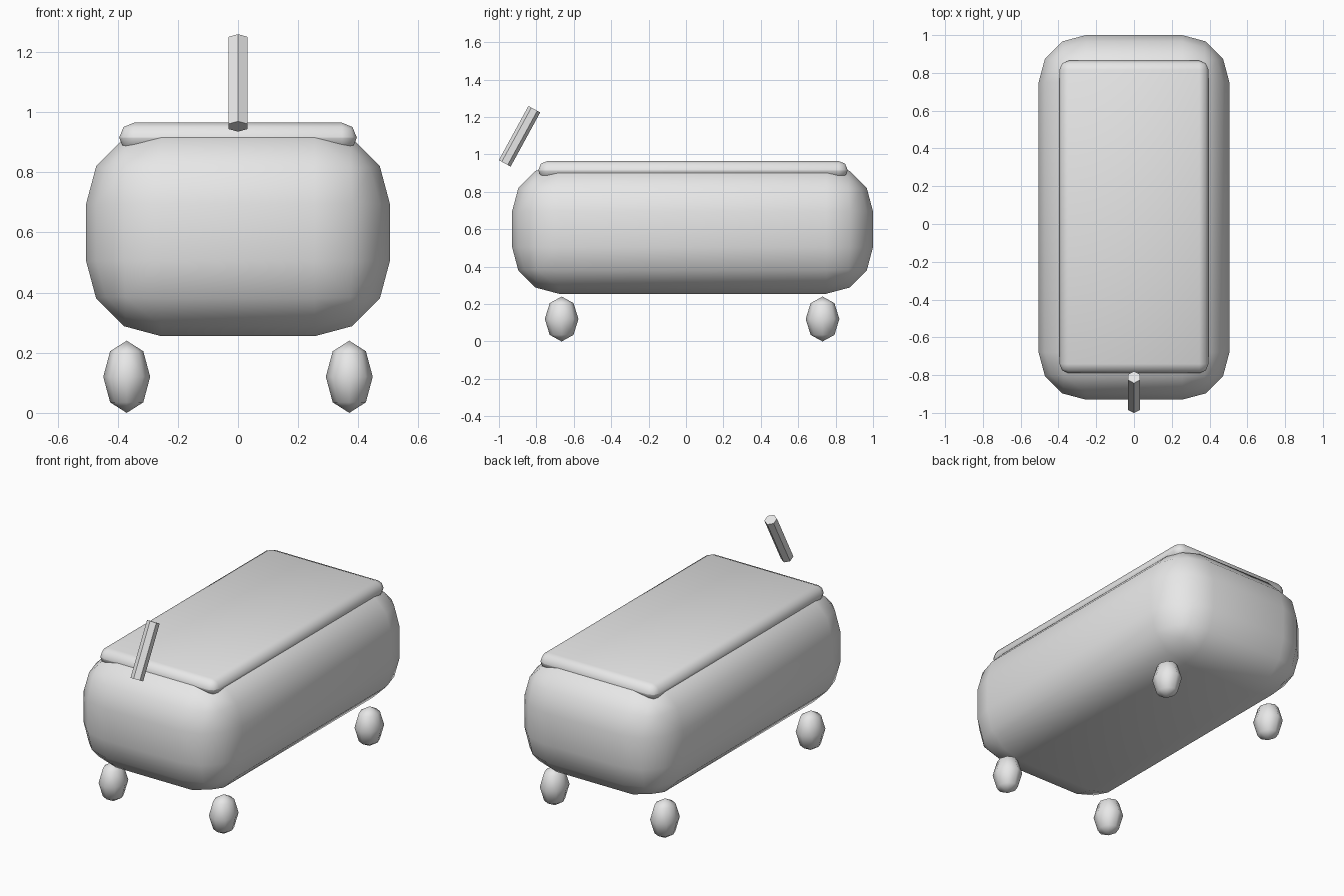
import bpy
import math

if "Cube" in bpy.data.objects:
    bpy.data.objects.remove(bpy.data.objects["Cube"])

grey = bpy.data.materials.new("light grey")
grey.diffuse_color = (0.8, 0.8, 0.8, 1.0)
grey.use_nodes = True
grey.node_tree.nodes["Principled BSDF"].inputs["Base Color"].default_value = grey.diffuse_color


def finish(name, smooth):
    """Name the active object, colour it and set its shading."""
    obj = bpy.context.object
    obj.name = name
    obj.data.materials.append(grey)
    for poly in obj.data.polygons:
        poly.use_smooth = smooth
    return obj


def rounded_box(name, lo, hi, radius, segments):
    """Box between two corners with all edges rounded."""
    centre = [(a + b) / 2 for a, b in zip(lo, hi)]
    bpy.ops.mesh.primitive_cube_add(size=1, location=centre)
    obj = bpy.context.object
    obj.scale = [b - a for a, b in zip(lo, hi)]
    bpy.ops.object.transform_apply(location=False, rotation=False, scale=True)
    finish(name, True)
    bevel = obj.modifiers.new("rounding", 'BEVEL')
    bevel.width = radius
    bevel.segments = segments
    bevel.limit_method = 'NONE'
    return obj


# Main body and lid
rounded_box("body", (-0.505, -0.93, 0.255), (0.505, 1.0, 0.945), 0.25, 3)
rounded_box("lid", (-0.395, -0.79, 0.865), (0.395, 0.865, 0.965), 0.0495, 2)

# Tilted six-sided handle, with one ridge facing the front
bpy.ops.mesh.primitive_cylinder_add(vertices=6, radius=0.036, depth=0.33,
                                    location=(0, -0.89, 1.097),
                                    rotation=(-0.5, 0, 0))
finish("handle", False)

# Four low-poly egg-shaped feet
for end, y in (("front", -0.665), ("back", 0.73)):
    for side, x in (("left", -0.37), ("right", 0.37)):
        bpy.ops.mesh.primitive_uv_sphere_add(segments=8, ring_count=4, radius=1,
                                             location=(x, y, 0.12))
        bpy.context.object.scale = (0.078, 0.09, 0.12)
        bpy.ops.object.transform_apply(location=False, rotation=False, scale=True)
        finish(f"{end}_{side}_foot", True)
